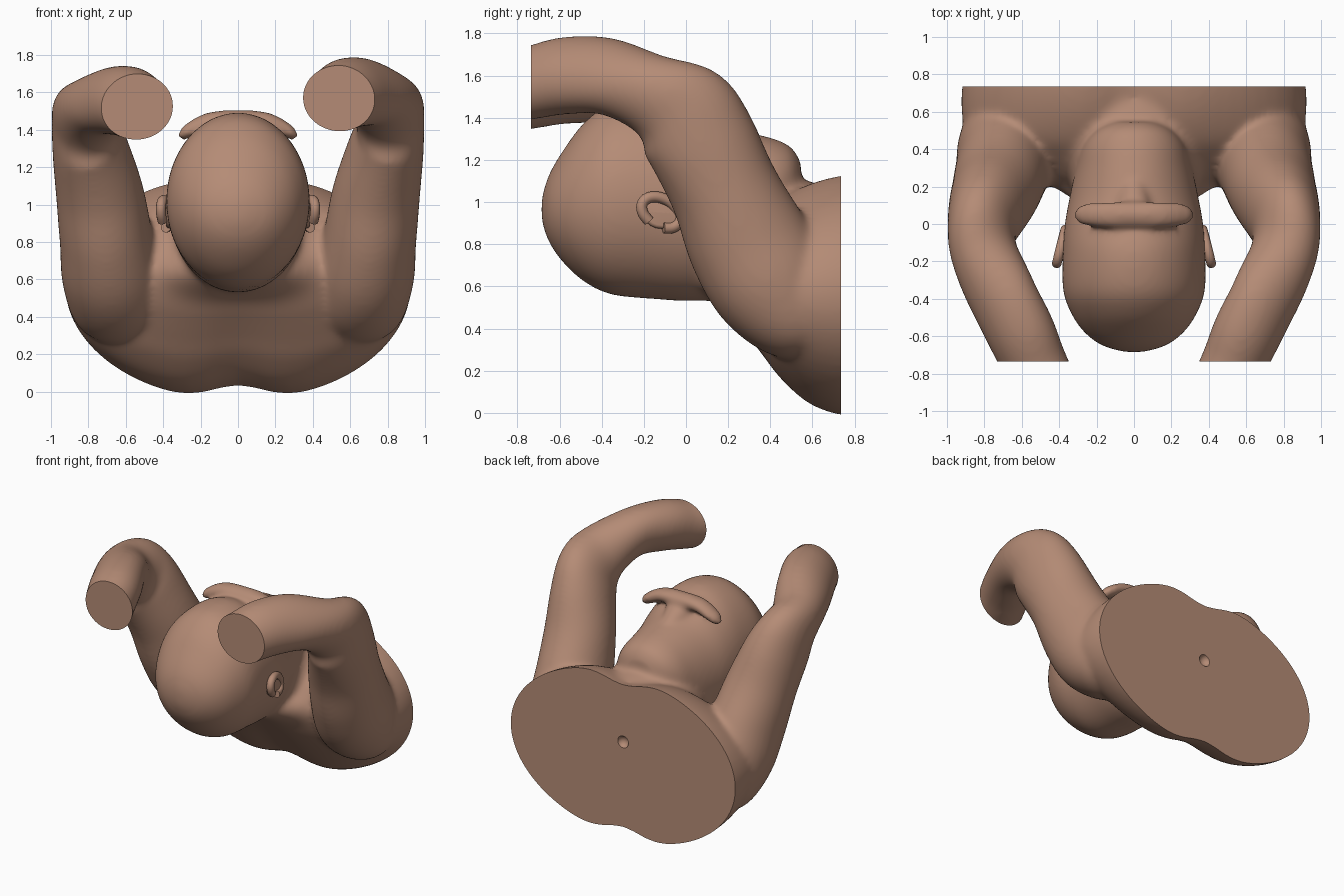
import bpy, bmesh, math
from mathutils import Vector

if "Cube" in bpy.data.objects:
    bpy.data.objects.remove(bpy.data.objects["Cube"])

skin = bpy.data.materials.new("skin")
skin.diffuse_color = (0.46, 0.26, 0.18, 1)
skin.use_nodes = True
skin.node_tree.nodes["Principled BSDF"].inputs["Base Color"].default_value = skin.diffuse_color


def densify(rows, steps=5):
    """Smooth Catmull-Rom interpolation between rows of numbers."""
    out = []
    for i in range(len(rows) - 1):
        a, b, c, d = (rows[max(0, min(len(rows) - 1, i + k))] for k in (-1, 0, 1, 2))
        for s in range(steps):
            t = s / steps
            out.append([0.5 * (2 * q + (r - p) * t + (2 * p - 5 * q + 4 * r - u) * t * t
                               + (3 * q - p - 3 * r + u) * t ** 3)
                        for p, q, r, u in zip(a, b, c, d)])
    return out + [list(rows[-1])]


def loft(bm, rings):
    """Skin a list of equal rings of points and close both ends."""
    vs = [[bm.verts.new(p) for p in r] for r in rings]
    n = len(vs[0])
    for a, b in zip(vs, vs[1:]):
        for i in range(n):
            j = (i + 1) % n
            bm.faces.new((a[i], a[j], b[j], b[i]))
    bm.faces.new(vs[0])
    bm.faces.new(vs[-1][::-1])


def y_rings(sections, dip=0.0, n=64):
    """Sections (y, half width, z low, z high), optionally dented on the midline."""
    rings = []
    for y, a, lo, hi in densify(sections):
        ring = []
        for i in range(n):
            t = 2 * math.pi * i / n
            x, s = a * math.cos(t), math.sin(t)
            dent = 1 - dip * math.exp(-(x / 0.2) ** 2)
            ring.append(Vector((x, y, (lo + hi) / 2 + (hi - lo) / 2 * s * dent)))
        rings.append(ring)
    return rings


def tube_rings(path, ref, twist=0.0, n=36):
    """Path rows (x, y, z, radius along ref, radius across, twist share)."""
    path = densify(path)
    pts = [Vector(p[:3]) for p in path]
    rings = []
    for k, (x, y, z, ra, rb, tw) in enumerate(path):
        tan = (pts[min(k + 1, len(pts) - 1)] - pts[max(k - 1, 0)]).normalized()
        r = Vector(ref)
        r = Vector((r.x * math.cos(twist * tw), r.y, r.z - abs(r.x) * math.sin(twist * tw)))
        side = (r - tan * tan.dot(r)).normalized()
        up = tan.cross(side)
        rings.append([pts[k] + side * ra * math.cos(2 * math.pi * i / n)
                      + up * rb * math.sin(2 * math.pi * i / n) for i in range(n)])
    return rings


def finish(bm, name):
    bmesh.ops.recalc_face_normals(bm, faces=bm.faces)
    me = bpy.data.meshes.new(name)
    bm.to_mesh(me)
    bm.free()
    ob = bpy.data.objects.new(name, me)
    bpy.context.collection.objects.link(ob)
    me.materials.append(skin)
    return ob


body = bmesh.new()

# torso and shoulder girdle, then neck
loft(body, y_rings([
    (0.90, 0.89, -0.06, 1.18), (0.73, 0.92, -0.05, 1.165), (0.58, 0.92, 0.01, 1.12),
    (0.45, 0.89, 0.13, 1.05), (0.36, 0.79, 0.25, 0.97), (0.27, 0.62, 0.37, 0.88),
    (0.19, 0.42, 0.47, 0.80), (0.05, 0.22, 0.57, 0.75)], 0.14))
loft(body, y_rings([(-0.05, 0.28, 0.57, 1.05), (0.2, 0.33, 0.5, 1.10),
                    (0.4, 0.40, 0.35, 1.14), (0.65, 0.44, 0.25, 1.08)]))

# head, crown towards the front, jaw towards the back
loft(body, y_rings([
    (-0.685, 0.05, 0.91, 1.02), (-0.65, 0.17, 0.81, 1.13), (-0.58, 0.265, 0.71, 1.25),
    (-0.48, 0.335, 0.62, 1.38), (-0.35, 0.38, 0.56, 1.47), (-0.15, 0.38, 0.54, 1.49),
    (0.0, 0.37, 0.53, 1.44), (0.14, 0.345, 0.54, 1.37), (0.3, 0.31, 0.60, 1.33),
    (0.42, 0.27, 0.75, 1.30), (0.50, 0.20, 0.90, 1.26), (0.545, 0.11, 1.0, 1.19)]))

# brow bar with a slight nose bump
bar = [(x, 0.05, z, ra, rb, 0) for x, z, ra, rb in (
    (-0.31, 1.35, .03, .02), (-0.27, 1.39, .06, .04), (-0.15, 1.45, .07, .045),
    (0, 1.455, .07, .05),
    (0.15, 1.45, .07, .045), (0.27, 1.39, .06, .04), (0.31, 1.35, .03, .02))]
loft(body, tube_rings(bar, (0, 1, 0)))
loft(body, tube_rings([(0, 0.05, 1.39, .10, .07, 0), (0, 0.13, 1.36, .08, .06, 0),
                       (0, 0.22, 1.30, .05, .05, 0)], (1, 0, 0)))

# raised arms, the left forearm a little lower
arm = ((0.56, 0.62, 0.34, .08, .10, 0, 0), (0.61, 0.54, 0.43, .25, .22, 0, 0),
       (0.67, 0.41, 0.61, .27, .29, 0, 0), (0.705, 0.29, 0.82, .25, .29, 0, 0),
       (0.74, 0.18, 1.06, .235, .26, 0, 0), (0.79, 0.07, 1.29, .205, .265, 0, 0),
       (0.815, -0.02, 1.42, .18, .26, .4, .3), (0.80, -0.16, 1.51, .175, .20, .7, .8),
       (0.71, -0.37, 1.595, .20, .165, 1, 1), (0.61, -0.57, 1.60, .20, .17, 1, 1),
       (0.535, -0.74, 1.565, .185, .165, 1, 1), (0.46, -0.90, 1.54, .18, .165, 1, 1))
for s, drop in ((1, 0.0), (-1, 0.045)):
    loft(body, tube_rings([(s * x, y, z - drop * k, ra, rb, tw)
                           for x, y, z, ra, rb, k, tw in arm], (s, 0, 0),
                          math.radians(40)))

bust = finish(body, "bust")

# fuse all the parts into one smooth skin
rm = bust.modifiers.new("fuse", 'REMESH')
rm.mode = 'VOXEL'
rm.voxel_size = 0.016
sm = bust.modifiers.new("soften", 'SMOOTH')
sm.factor = 0.5
sm.iterations = 22
dg = bpy.context.evaluated_depsgraph_get()
fused = bpy.data.meshes.new_from_object(bust.evaluated_get(dg))
bust.modifiers.clear()

# flat cuts through the waist and both forearms
bm = bmesh.new()
bm.from_mesh(fused)
for y, d in ((0.735, 1), (-0.735, -1)):
    bmesh.ops.bisect_plane(bm, geom=bm.verts[:] + bm.edges[:] + bm.faces[:],
                           plane_co=(0, y, 0), plane_no=(0, d, 0), clear_outer=True)
    bmesh.ops.holes_fill(bm, edges=[e for e in bm.edges if e.is_boundary], sides=0)
bmesh.ops.recalc_face_normals(bm, faces=bm.faces)
bm.to_mesh(fused)
bm.free()
bust.data = fused
if not fused.materials:
    fused.materials.append(skin)

# small dimple in the waist cut
bpy.ops.mesh.primitive_uv_sphere_add(segments=20, ring_count=12, radius=0.045,
                                     location=(0, 0.745, 0.66))
dimple = bpy.context.object
dimple.hide_render = True
bo = bust.modifiers.new("dimple", 'BOOLEAN')
bo.operation = 'DIFFERENCE'
bo.object = dimple
dg = bpy.context.evaluated_depsgraph_get()
bust.data = bpy.data.meshes.new_from_object(bust.evaluated_get(dg))
bust.modifiers.clear()
bpy.data.objects.remove(dimple)

# ears: a curled rim around a shallow bowl
ears = []
for s, name in ((1, "right_ear"), (-1, "left_ear")):
    e = bmesh.new()
    rim = []
    for i in range(13):
        a = math.radians(-100 + 26 * i)
        y = -0.12 + 0.085 * math.cos(a) - 0.03 * math.sin(a)
        rim.append((s * (0.39 - 0.25 * (y + 0.12)), y, 0.95 + 0.075 * math.sin(a),
                    .026, .026, 0))
    loft(e, tube_rings(rim, (1, 0, 0), n=12))
    loft(e, tube_rings([(s * x, -0.115, 0.95, ra, ra * .85, 0) for x, ra in
                        ((0.33, .085), (0.37, .09), (0.385, .07), (0.375, .03))],
                       (0, 1, 0), n=20))
    ears.append(finish(e, name))

for ob in [bust] + ears:
    bpy.ops.object.select_all(action='DESELECT')
    ob.select_set(True)
    bpy.context.view_layer.objects.active = ob
    bpy.ops.object.shade_smooth_by_angle(angle=math.radians(40))
